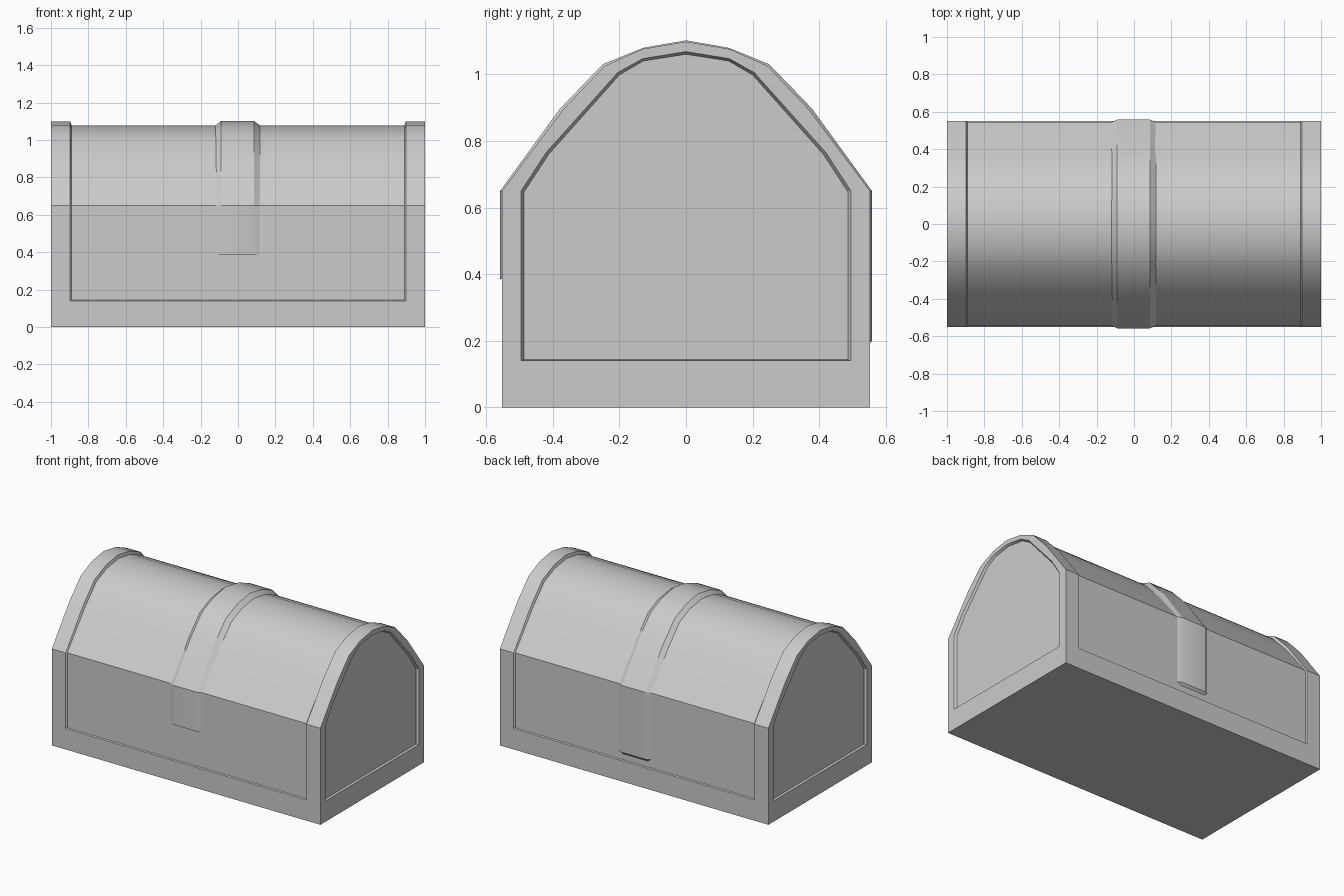
import bpy, bmesh

if "Cube" in bpy.data.objects:
    bpy.data.objects.remove(bpy.data.objects["Cube"])


def loft(name, sections):
    """Skin a row of closed (x, profile) sections and cap both ends."""
    bm = bmesh.new()
    rings = [[bm.verts.new((x, y, z)) for y, z in prof] for x, prof in sections]
    n = len(rings[0])
    for a, b in zip(rings, rings[1:]):
        for i in range(n):
            j = (i + 1) % n
            bm.faces.new((a[i], a[j], b[j], b[i]))
    bm.faces.new(rings[0])
    bm.faces.new(rings[-1])
    bmesh.ops.remove_doubles(bm, verts=bm.verts, dist=0.0002)
    bmesh.ops.recalc_face_normals(bm, faces=bm.faces)
    me = bpy.data.meshes.new(name)
    bm.to_mesh(me)
    bm.free()
    ob = bpy.data.objects.new(name, me)
    bpy.context.collection.objects.link(ob)
    bpy.context.view_layer.objects.active = ob
    ob.select_set(True)
    bpy.ops.object.shade_smooth_by_angle(angle=0.42)
    ob.select_set(False)
    return ob


def mirror(half):
    """Complete a half profile that ends on the ridge at y = 0."""
    return half + [(-y, z) for y, z in reversed(half[:-1])]


# Half profiles: base, panel edge, wall top, lid curve, ridge
outer = mirror([(0.552, 0), (0.552, 0.14), (0.552, 0.145), (0.552, 0.65),
                (0.37, 0.893), (0.245, 1.025), (0.13, 1.076), (0, 1.098)])
recess = mirror([(0.552, 0), (0.552, 0.14), (0.545, 0.145), (0.545, 0.65),
                 (0.36, 0.880), (0.237, 1.009), (0.127, 1.057), (0, 1.077)])
end_edge = mirror([(0.495, 0.14), (0.495, 0.14), (0.495, 0.14), (0.495, 0.65),
                   (0.42, 0.765), (0.205, 1.005), (0.13, 1.047), (0, 1.068)])
end_panel = mirror([(0.486, 0.143), (0.486, 0.143), (0.486, 0.143), (0.486, 0.647),
                    (0.412, 0.76), (0.2, 0.998), (0.128, 1.040), (0, 1.060)])

# Chest body with raised rims and sunken panels
half_run = [(0.985, end_panel), (1.0, end_edge), (1.0, outer),
            (0.897, outer), (0.89, recess)]
loft("chest_body", [(-x, p) for x, p in half_run] + half_run[::-1])

# Central strap: over the lid, lower at the back than at the front
lid_up = [(0.378, 0.897), (0.25, 1.030), (0.13, 1.079), (0, 1.102)]
lid_low = [(0.358, 0.878), (0.235, 1.007), (0.126, 1.055), (0, 1.075)]


def strap(lid, y):
    arch = [(y, 0.65)] + lid
    under = [(0.49, 0.65), (0.31, 0.82), (0.19, 0.96), (0.1, 1.0), (0, 1.02)]
    return ([(y, 0.20)] + mirror(arch) + [(-y, 0.385), (-0.49, 0.385)]
            + mirror(under)[::-1] + [(0.49, 0.12)])


raised, low = strap(lid_up, 0.558), strap(lid_low, 0.543)
loft("centre_strap", [(-0.122, low), (-0.09, raised), (0.085, raised), (0.12, low)])
